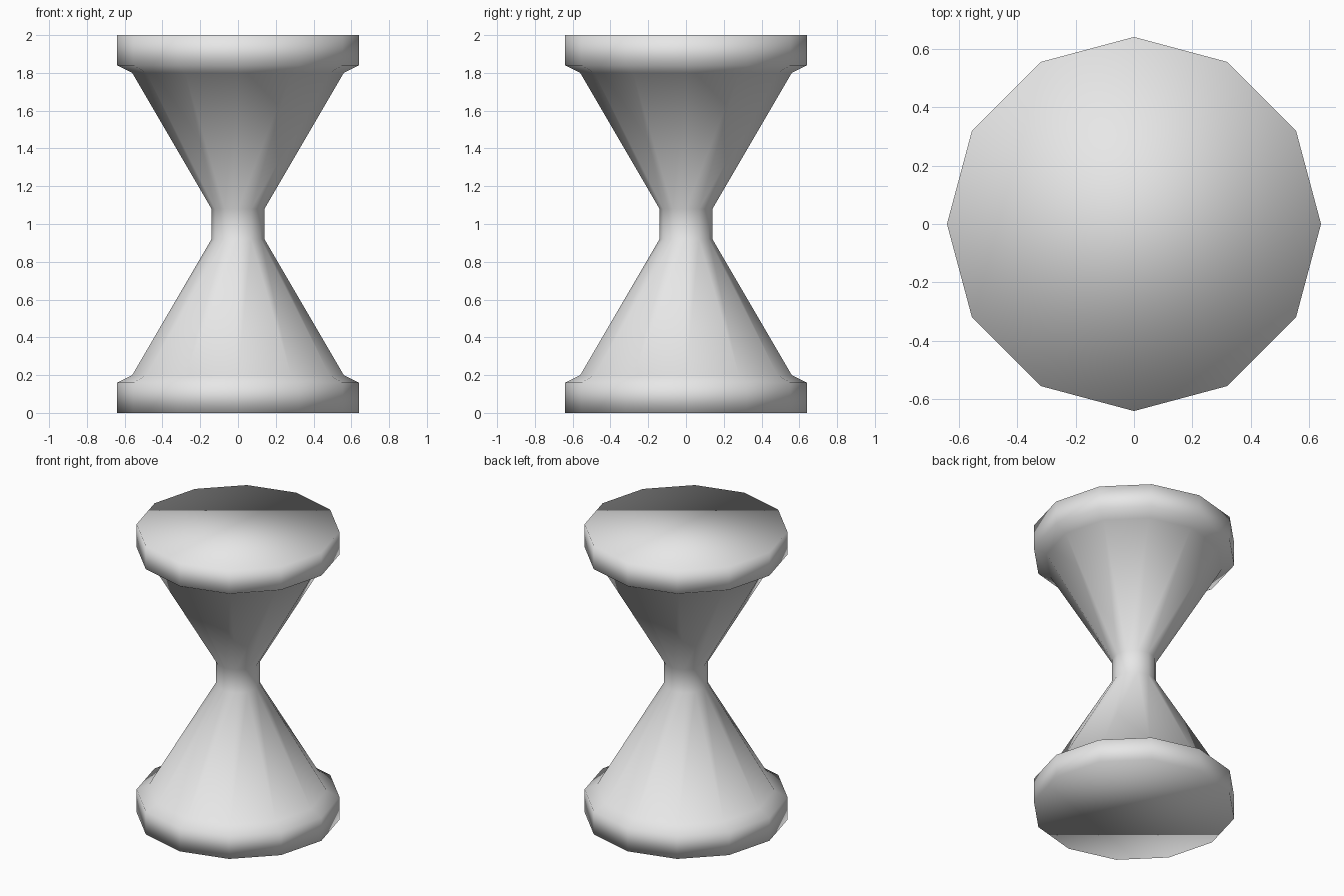
import bpy
import bmesh
from math import cos, sin, tau

SIDES = 12

cube = bpy.data.objects.get("Cube")
if cube:
    bpy.data.objects.remove(cube, do_unlink=True)

grey = bpy.data.materials.new("light grey")
grey.use_nodes = True
grey.diffuse_color = (0.8, 0.8, 0.8, 1)
grey.node_tree.nodes["Principled BSDF"].inputs["Base Color"].default_value = grey.diffuse_color


def lathe(name, profile):
    """Closed solid of revolution from (radius, height) points."""
    bm = bmesh.new()
    rings = [[bm.verts.new((r * cos(tau * i / SIDES), r * sin(tau * i / SIDES), z))
              for i in range(SIDES)] for r, z in profile]
    for low, high in zip(rings, rings[1:]):
        for i in range(SIDES):
            j = (i + 1) % SIDES
            bm.faces.new((low[i], low[j], high[j], high[i]))
    bm.faces.new(reversed(rings[0]))
    bm.faces.new(rings[-1])
    for face in bm.faces:
        face.smooth = True
    mesh = bpy.data.meshes.new(name)
    bm.to_mesh(mesh)
    bm.free()
    mesh.materials.append(grey)
    obj = bpy.data.objects.new(name, mesh)
    bpy.context.collection.objects.link(obj)
    return obj


# Lower half: base rim, sloped shoulder, cone and neck; upper half mirrors it
half = [(0.64, 0), (0.64, 0.16), (0.56, 0.2), (0.14, 0.92)]
lathe("hourglass_body", half + [(r, 2 - z) for r, z in reversed(half)])
